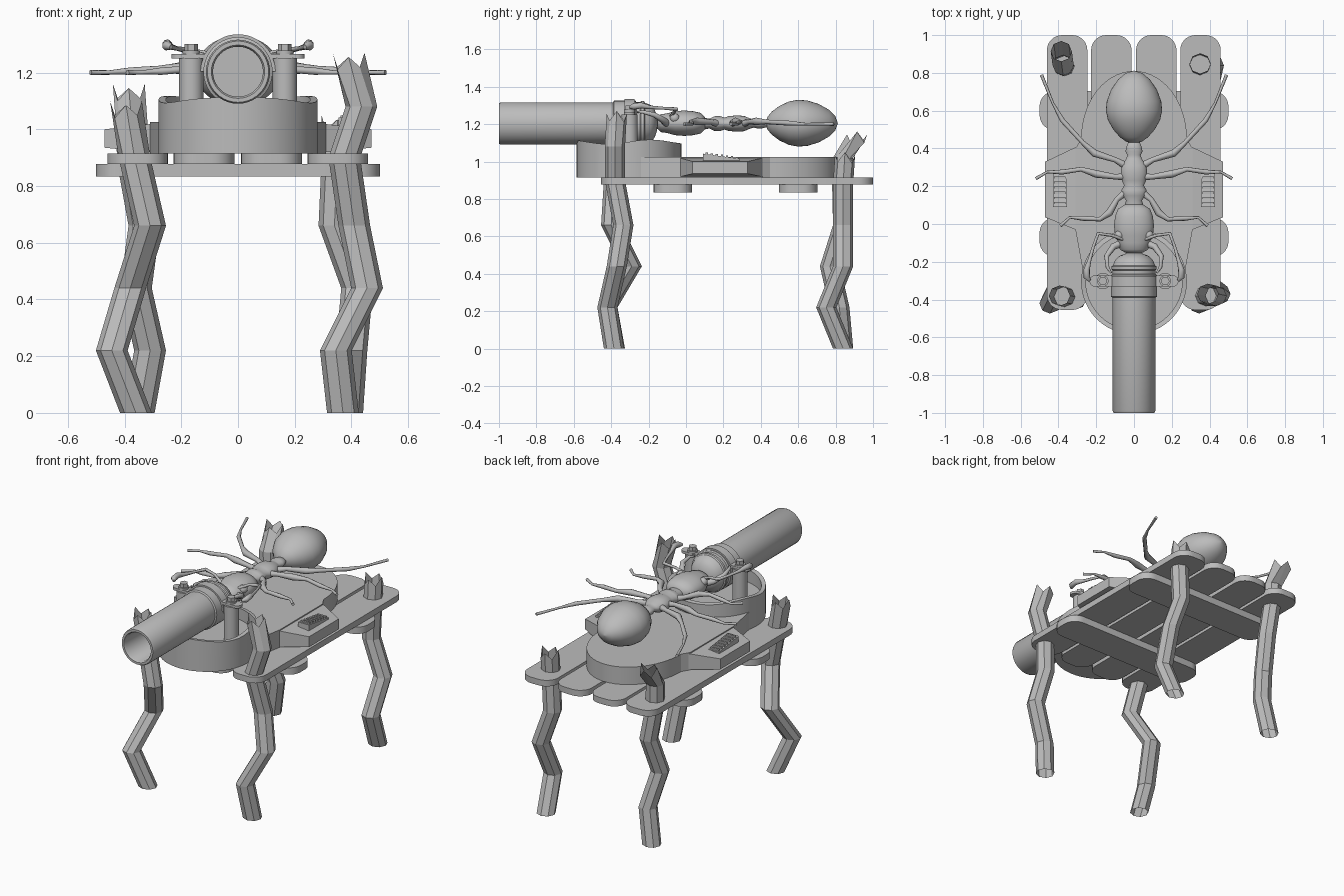
import bpy, bmesh, math
from mathutils import Vector

cube = bpy.data.objects.get("Cube")
if cube:
    bpy.data.objects.remove(cube, do_unlink=True)

grey = bpy.data.materials.new("plain_grey")
grey.use_nodes = True
grey.diffuse_color = (0.5, 0.5, 0.5, 1)
grey.node_tree.nodes["Principled BSDF"].inputs["Base Color"].default_value = (0.5, 0.5, 0.5, 1)


def finish(name, bm, smooth=None):
    bmesh.ops.recalc_face_normals(bm, faces=bm.faces)
    mesh = bpy.data.meshes.new(name)
    bm.to_mesh(mesh)
    bm.free()
    ob = bpy.data.objects.new(name, mesh)
    bpy.context.collection.objects.link(ob)
    mesh.materials.append(grey)
    if smooth:
        shade(ob, smooth)
    return ob


def shade(ob, angle):
    bpy.ops.object.select_all(action='DESELECT')
    ob.select_set(True)
    bpy.context.view_layer.objects.active = ob
    bpy.ops.object.shade_smooth_by_angle(angle=math.radians(angle))


def loft(name, rings, caps=True, smooth=None):
    """Skin a list of equal-length closed rings."""
    bm = bmesh.new()
    rows = [[bm.verts.new(p) for p in ring] for ring in rings]
    n = len(rows[0])
    for a, b in zip(rows, rows[1:]):
        for i in range(n):
            j = (i + 1) % n
            bm.faces.new((a[i], a[j], b[j], b[i]))
    if caps:
        bm.faces.new(rows[0])
        bm.faces.new(rows[-1])
    return finish(name, bm, smooth)


def circle(n, rx, ry):
    return [(rx * math.cos(2 * math.pi * i / n), ry * math.sin(2 * math.pi * i / n)) for i in range(n)]


def lathe_y(name, profile, z, sx=1, sz=1, n=40, angle=35):
    """Turn (radius, y) points about a lengthwise axis."""
    rings = [[(x * sx, y, z + h * sz) for x, h in circle(n, max(r, 0.0005), max(r, 0.0005))]
             for r, y in profile]
    return loft(name, rings, True, angle)


def cylinder(name, x, y, z0, z1, r, n=24):
    return loft(name, [[(x + a, y + b, z) for a, b in circle(n, r, r)] for z in (z0, z1)], True, 35)


def prism(name, outline, z0, z1):
    return loft(name, [[(x, y, z) for x, y in outline] for z in (z0, z1)], True, 25)


def plank(name, x0, x1, y0, y1, z0, z1, r):
    outline = []
    for k, (cx, cy) in enumerate(((x1 - r, y1 - r), (x0 + r, y1 - r), (x0 + r, y0 + r), (x1 - r, y0 + r))):
        for i in range(8):
            a = math.pi / 2 * (k + i / 7)
            outline.append((cx + r * math.cos(a), cy + r * math.sin(a)))
    return prism(name, outline, z0, z1)


def limb(name, points, radii, depth=1.0):
    """Thin rounded tube with a varying radius."""
    cu = bpy.data.curves.new(name, 'CURVE')
    cu.dimensions = '3D'
    cu.bevel_depth = depth
    cu.bevel_resolution = 2
    cu.use_fill_caps = True
    sp = cu.splines.new('POLY')
    sp.points.add(len(points) - 1)
    for p, co, r in zip(sp.points, points, radii):
        p.co = (*co, 1)
        p.radius = r
    ob = bpy.data.objects.new(name, cu)
    bpy.context.collection.objects.link(ob)
    bpy.ops.object.select_all(action='DESELECT')
    ob.select_set(True)
    bpy.context.view_layer.objects.active = ob
    bpy.ops.object.convert(target='MESH')
    ob = bpy.context.object
    ob.data.materials.clear()
    ob.data.materials.append(grey)
    shade(ob, 60)


# Deck planks and the two cross planks below
for i, cx in enumerate((-0.354, -0.12, 0.118, 0.352)):
    plank(f"deck_plank_{i + 1}", cx - 0.107, cx + 0.107, -0.455, 1.0, 0.877, 0.915, 0.08)
for name, cy in (("front_cross_plank", -0.07), ("rear_cross_plank", 0.6)):
    plank(name, -0.5, 0.5, cy - 0.103, cy + 0.103, 0.834, 0.877, 0.08)

# Four crooked hollow legs with broken tops
legs = {
    "front_right_leg": [(-.36, -.38, 0), (-.445, -.42, .22), (-.38, -.29, .44), (-.31, -.4, .66),
                        (-.365, -.385, .9), (-.395, -.38, 1.07)],
    "front_left_leg": [(.37, -.385, 0), (.345, -.42, .22), (.455, -.37, .44), (.41, -.335, .66),
                       (.375, -.38, .9), (.435, -.38, 1.08), (.39, -.37, 1.24)],
    "rear_right_leg": [(-.35, .84, 0), (-.31, .82, .22), (-.36, .77, .44), (-.33, .84, .66),
                       (-.37, .835, .88), (-.375, .84, 1.02), (-.385, .915, 1.13)],
    "rear_left_leg": [(.385, .84, 0), (.4, .75, .22), (.42, .84, .44), (.34, .84, .66),
                      (.35, .84, .88), (.35, .85, 1.02)],
}
for name, path in legs.items():
    rings = [[(x + a, y + b, z) for a, b in circle(8, 0.056, 0.054)] for x, y, z in path]
    rings[-1] = [(x, y, z + (0.03, -0.03, 0.015, -0.02)[i % 4]) for i, (x, y, z) in enumerate(rings[-1])]
    loft(name, rings, caps=False)

# Hull: rear lobe tapering forward, with faceted side wings
arc = [(0.28 * math.cos(a), 0.45 + 0.36 * math.sin(a)) for a in [math.pi * i / 28 for i in range(29)]]
hull = [(0.25, -0.36), (0.31, -0.03), (0.31, 0.4)] + arc + [(-0.31, 0.4), (-0.31, -0.03), (-0.25, -0.36)]
prism("hull", hull, 0.914, 1.025)
for s, side in ((1, "left"), (-1, "right")):
    def section(x, y0, y1, z0, z1):
        return [(s * x, y0, z0), (s * x, y1, z0), (s * x, y1, z1), (s * x, y0, z1)]
    loft(f"{side}_wing", [section(0.26, -0.05, 0.43, 0.914, 1.024), section(0.47, 0.035, 0.33, 0.935, 1.0)])

    # Ribbed wedge pad on each wing
    loft(f"{side}_pad", [[(s * x, 0.09, 0.99), (s * x, 0.285, 0.99), (s * x, 0.285, 1.015), (s * x, 0.09, 1.042)]
                         for x in (0.355, 0.43)])
    for i in range(7):
        y = 0.105 + i * 0.027
        top = 1.05 - (y - 0.09) * 0.14
        loft(f"{side}_pad_rib_{i + 1}", [[(s * x, y, 1.0), (s * x, y + 0.012, 1.0), (s * x, y + 0.012, top),
                                          (s * x, y, top)] for x in (0.362, 0.423)])

# Cup-shaped gun mount
rings = []
for r, z in ((0.28, 0.914), (0.28, 1.105), (0.255, 1.105), (0.255, 1.03)):
    rings.append([(x, -0.305 + y, z + (0.012 * math.sin(y * 14) if z > 1.1 else 0)) for x, y in circle(48, r, r)])
loft("gun_mount", rings, True, 35)

# Barrel with open bore, bands and domed breech
lathe_y("barrel", [(0, -0.45), (0.088, -0.45), (0.088, -0.99), (0.094, -1.0), (0.108, -1.0), (0.113, -0.99),
                   (0.113, -0.39), (0.122, -0.385), (0.122, -0.27), (0.114, -0.265), (0.114, -0.245),
                   (0.12, -0.24), (0.12, -0.225), (0.112, -0.22), (0.1, -0.19), (0.075, -0.168),
                   (0.04, -0.155), (0, -0.15)], 1.203)

# Clamp: strap over the barrel, side tabs, posts and bolts
strap = []
for i in range(25):
    a = math.pi * (i / 24)
    c, d = math.cos(a), math.sin(a)
    strap.append([(r * c, y, 1.203 + r * d) for r, y in ((0.115, -0.33), (0.132, -0.33), (0.132, -0.275), (0.115, -0.275))])
loft("barrel_strap", strap, True, 35)
for s, side in ((1, "left"), (-1, "right")):
    x = 0.165 * s
    plank(f"{side}_clamp_tab", min(0.1 * s, 0.235 * s), max(0.1 * s, 0.235 * s), -0.332, -0.272, 1.25, 1.266, 0.028)
    cylinder(f"{side}_clamp_post", x, -0.302, 1.02, 1.252, 0.043)
    cylinder(f"{side}_bolt_washer", x, -0.302, 1.26, 1.277, 0.03)
    cylinder(f"{side}_bolt_head", x, -0.302, 1.27, 1.3, 0.024, 6)

# Insect: abdomen, waist and thorax, head
lathe_y("abdomen", [(0, .425), (.04, .435), (.075, .46), (.11, .5), (.138, .55), (.149, .6), (.144, .65),
                    (.122, .71), (.085, .765), (.045, .798), (0, .812)], 1.205, 1, 0.84, angle=80)
lathe_y("thorax", [(0, .07), (.04, .08), (.05, .1), (.042, .125), (.062, .15), (.066, .18), (.052, .205),
                   (.064, .23), (.07, .27), (.066, .31), (.042, .345), (.035, .365), (.045, .385), (.04, .41),
                   (.03, .435), (0, .45)], 1.203, 1, 0.62, angle=80)
lathe_y("head", [(0, -.155), (.045, -.152), (.075, -.135), (.082, -.1), (.1, -.06), (.106, -.01), (.1, .04),
                 (.085, .08), (.05, .102), (0, .108)], 1.205, 1, 0.64, angle=80)

leg_r = [0.022, 0.014, 0.02, 0.012, 0.013, 0.007, 0.009]
for s, side in ((1, "left"), (-1, "right")):
    paths = {
        "rear": [(.03, .3), (.1, .34), (.21, .375), (.27, .43), (.38, .55), (.43, .64), (.49, .79)],
        "middle": [(.03, .25), (.1, .25), (.2, .265), (.28, .29), (.38, .275), (.46, .275), (.52, .24)],
        "front": [(.03, .18), (.09, .13), (.13, .06), (.18, .025), (.27, .03), (.34, .035), (.39, -.01)],
    }
    for name, pts in paths.items():
        rise = (0, 0.012, 0.015, 0.012, 0.005, 0, 0)
        limb(f"insect_{side}_{name}_leg", [(s * x, y, 1.2 + h) for (x, y), h in zip(pts, rise)], leg_r)

    # Bent antenna with a clubbed tip, jaw and eye
    limb(f"{side}_antenna", [(s * x, y, z) for x, y, z in (
        (.06, -.08, 1.24), (.12, -.06, 1.27), (.19, -.05, 1.28), (.215, -.12, 1.285), (.235, -.19, 1.29),
        (.25, -.24, 1.3), (.25, -.28, 1.295), (.235, -.3, 1.29))],
        [.01, .008, .01, .008, .01, .017, .018, .008])
    limb(f"{side}_jaw", [(s * x, y, z) for x, y, z in (
        (.06, -.1, 1.2), (.11, -.12, 1.22), (.145, -.17, 1.25), (.14, -.23, 1.265), (.12, -.26, 1.265))],
        [.02, .018, .014, .01, .005])
    bm = bmesh.new()
    bmesh.ops.create_uvsphere(bm, u_segments=16, v_segments=10, radius=0.026)
    bmesh.ops.translate(bm, verts=bm.verts, vec=Vector((s * 0.078, -0.06, 1.232)))
    finish(f"{side}_eye", bm, 80)
